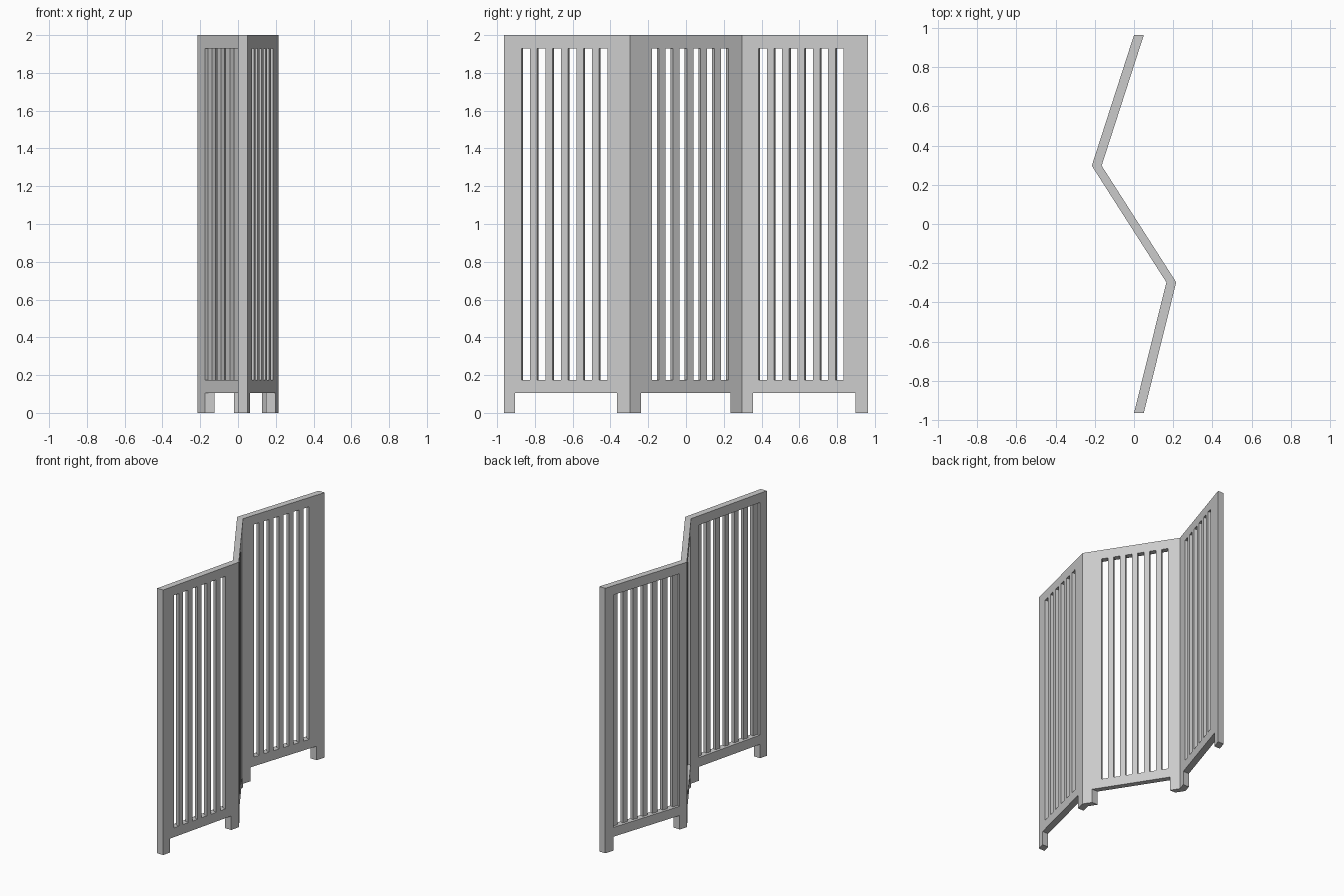
import bpy
import bmesh
from mathutils import Vector

cube = bpy.data.objects.get("Cube")
if cube:
    bpy.data.objects.remove(cube, do_unlink=True)

SHIFT = Vector((0.05, 0, 0))      # panel thickness, measured along x
HEIGHT, LEG = 2.0, 0.105
OPEN_LOW, OPEN_HIGH = 0.175, 1.93
RECESS, SLOTS = 0.02, 6

grey = bpy.data.materials.new("light grey")
grey.use_nodes = True
grey.diffuse_color = (0.6, 0.6, 0.6, 1)
grey.node_tree.nodes["Principled BSDF"].inputs["Base Color"].default_value = (0.6, 0.6, 0.6, 1)


def add_prism(bm, outline, offset):
    """Closed solid: an outline swept along an offset."""
    face = bm.faces.new([bm.verts.new(p) for p in outline])
    swept = bmesh.ops.extrude_face_region(bm, geom=[face], use_keep_orig=True)
    verts = [v for v in swept["geom"] if isinstance(v, bmesh.types.BMVert)]
    bmesh.ops.translate(bm, verts=verts, vec=offset)
    bmesh.ops.recalc_face_normals(bm, faces=bm.faces)


def make_object(name, bm):
    mesh = bpy.data.meshes.new(name)
    bm.to_mesh(mesh)
    bm.free()
    mesh.materials.append(grey)
    obj = bpy.data.objects.new(name, mesh)
    bpy.context.collection.objects.link(obj)
    return obj


def cutter(name, spans, origin, along, normal, near, far):
    """Upright boxes over spans along a panel, between two depths."""
    bm = bmesh.new()
    for a, b in spans:
        corners = [(a, near), (b, near), (b, far), (a, far)]
        base = [origin + along * s + normal * d + Vector((0, 0, OPEN_LOW)) for s, d in corners]
        add_prism(bm, base, Vector((0, 0, OPEN_HIGH - OPEN_LOW)))
    obj = make_object(name, bm)
    obj.hide_render = True
    return obj


def make_panel(name, start, end, leg_y, slot_y):
    p, q = Vector((*start, 0)), Vector((*end, 0))
    along = (q - p).normalized()
    normal = Vector((along.y, -along.x, 0))     # towards +x
    thick = SHIFT.dot(normal)

    def at(y, z):
        return p.lerp(q, (y - p.y) / (q.y - p.y)) + Vector((0, 0, z))

    # Slab with two feet
    a, b = leg_y
    outline = [at(p.y, 0), at(a, 0), at(a, LEG), at(b, LEG),
               at(b, 0), at(q.y, 0), at(q.y, HEIGHT), at(p.y, HEIGHT)]
    bm = bmesh.new()
    add_prism(bm, outline, SHIFT)
    panel = make_object(name, bm)

    # Shallow recess on one side, slots through to the other
    recess = cutter("recess_cutter", [((a - p.y) / along.y, (b - p.y) / along.y)],
                    p, along, normal, -0.02, RECESS)
    first, last = [(at(y, 0) + SHIFT - p).dot(along) for y in slot_y]
    width = 0.046
    pitch = (last - first - width) / (SLOTS - 1)
    spans = [(first + i * pitch, first + i * pitch + width) for i in range(SLOTS)]
    slots = cutter("slot_cutter", spans, p, along, normal, -0.02, thick + 0.02)

    for tool in (recess, slots):
        mod = panel.modifiers.new(tool.name, "BOOLEAN")
        mod.operation, mod.solver, mod.object = "DIFFERENCE", "EXACT", tool
    bpy.context.view_layer.update()
    graph = bpy.context.evaluated_depsgraph_get()
    result = bpy.data.meshes.new_from_object(panel.evaluated_get(graph))
    panel.modifiers.clear()
    panel.data = result
    for tool in (recess, slots):
        bpy.data.objects.remove(tool, do_unlink=True)


# Three folding panels, front to back
FRONT, FOLD_A, FOLD_B, BACK = (0, -0.963), (0.165, -0.297), (-0.215, 0.297), (0, 0.963)
make_panel("front_panel", FRONT, FOLD_A, (-0.905, -0.364), (-0.87, -0.415))
make_panel("middle_panel", FOLD_A, FOLD_B, (-0.238, 0.235), (-0.181, 0.224))
make_panel("back_panel", FOLD_B, BACK, (0.355, 0.897), (0.384, 0.834))
